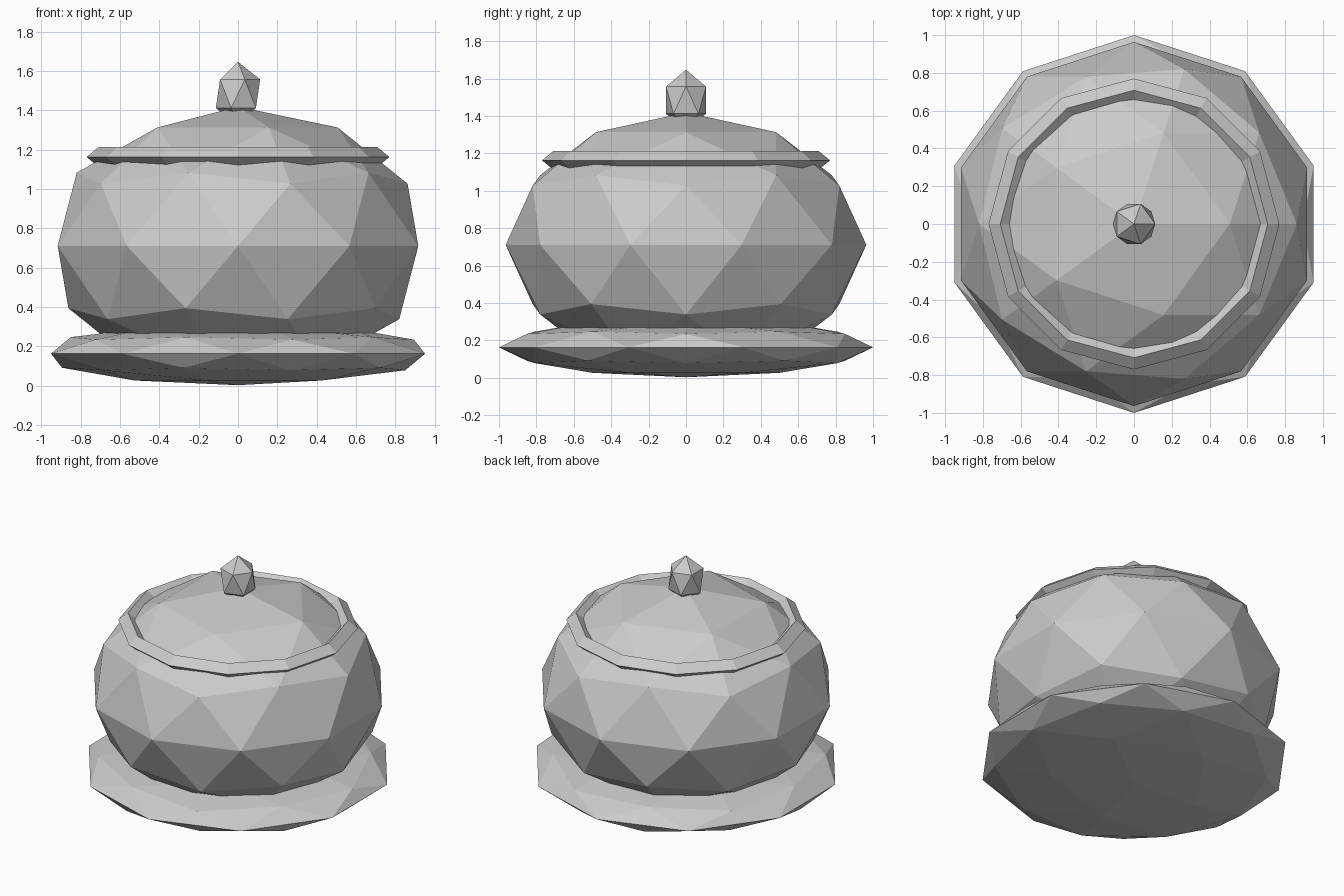
import bpy

if "Cube" in bpy.data.objects:
    bpy.data.objects.remove(bpy.data.objects["Cube"])


def finish(name, z, scale):
    obj = bpy.context.object
    obj.name = name
    obj.location = (0, 0, z)
    obj.scale = scale
    bpy.ops.object.transform_apply(location=True, rotation=False, scale=True)
    bpy.ops.object.shade_flat()
    return obj


def ellipsoid(name, level, z, radius, half_height):
    bpy.ops.mesh.primitive_ico_sphere_add(subdivisions=level, radius=1)
    return finish(name, z, (radius, radius, half_height))


# Flattened foot, rounded pot with domed lid, and knob
ellipsoid("foot", 2, 0.163, 1.0, 0.16)
ellipsoid("pot_body", 2, 0.711, 0.964, 0.708)
ellipsoid("lid_knob", 1, 1.485, 0.126, 0.162)

# Lid rim: twelve-sided ring with a diamond cross-section
bpy.ops.mesh.primitive_torus_add(major_radius=0.708, minor_radius=0.062,
                                 major_segments=12, minor_segments=4)
finish("lid_rim", 1.163, (1, 1, 0.82))
